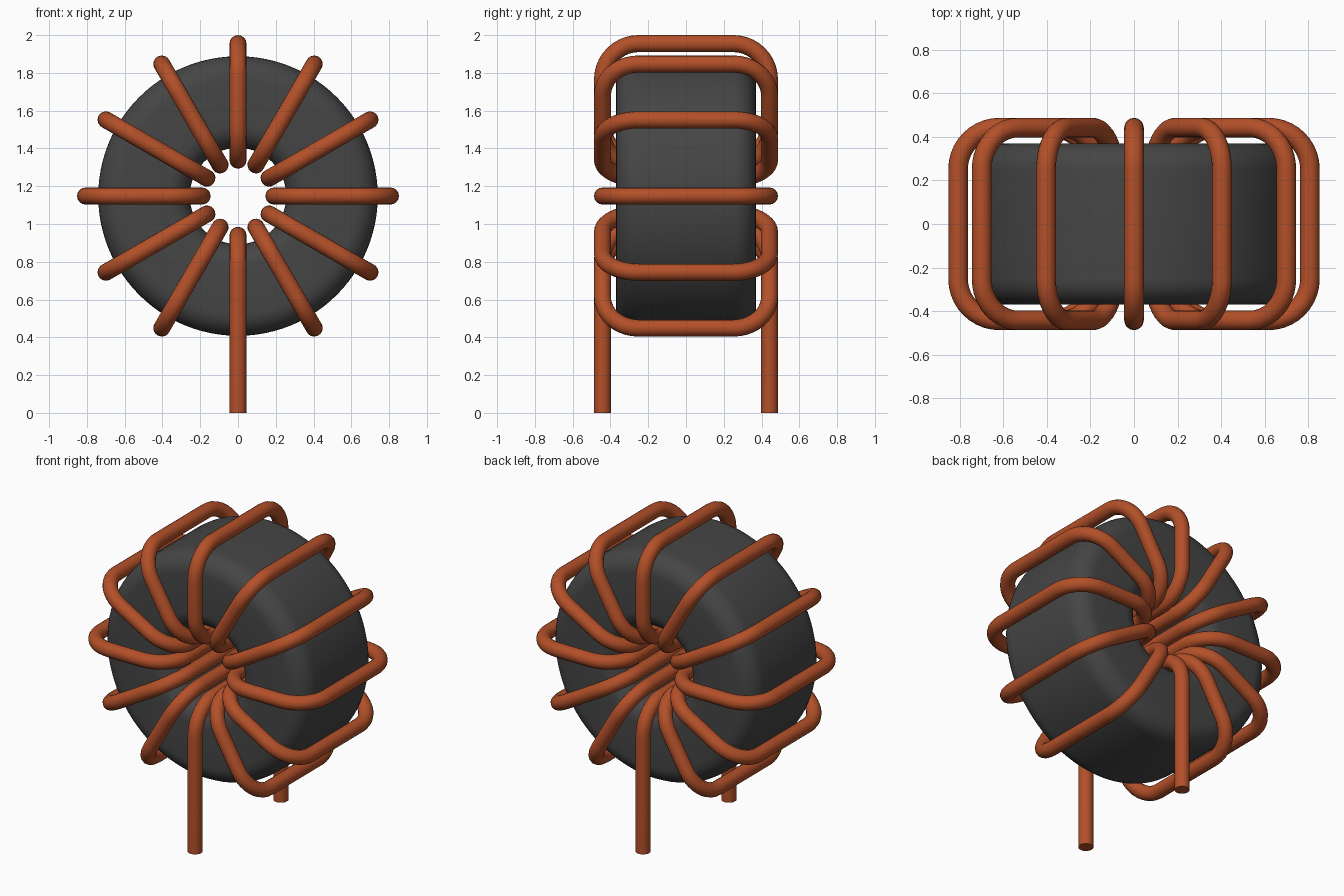
import bpy
import bmesh
from math import pi, sin, cos
from mathutils import Matrix, Vector

cube = bpy.data.objects.get("Cube")
if cube:
    bpy.data.objects.remove(cube, do_unlink=True)

CENTRE_Z = 1.148
WIRE_R = 0.045
WIRE_Y = 0.442


def material(name, rgb):
    m = bpy.data.materials.new(name)
    m.use_nodes = True
    m.diffuse_color = (*rgb, 1)
    m.node_tree.nodes["Principled BSDF"].inputs["Base Color"].default_value = (*rgb, 1)
    return m


graphite = material("dark grey ferrite", (0.06, 0.06, 0.06))
copper = material("copper", (0.45, 0.08, 0.022))


def arc(cx, cy, r, start, steps):
    """Quarter turn of points, counter-clockwise from the start angle."""
    angles = [start + pi / 2 * i / steps for i in range(steps + 1)]
    return [(cx + r * cos(a), cy + r * sin(a)) for a in angles]


def rounded_rect(inner, outer, half, r, steps):
    """Section in (radius, depth) coordinates."""
    return (arc(outer - r, half - r, r, 0, steps)
            + arc(inner + r, half - r, r, pi / 2, steps)
            + arc(inner + r, r - half, r, pi, steps)
            + arc(outer - r, r - half, r, 3 * pi / 2, steps))


def finish(obj, mat):
    obj.data.materials.clear()
    obj.data.materials.append(mat)
    bpy.ops.object.select_all(action='DESELECT')
    obj.select_set(True)
    bpy.context.view_layer.objects.active = obj
    bpy.ops.object.shade_smooth_by_angle(angle=pi / 4)


def wire(name, points, closed):
    """Round wire swept along a path, converted to a mesh."""
    curve = bpy.data.curves.new(name, 'CURVE')
    curve.dimensions = '3D'
    curve.bevel_depth = WIRE_R
    curve.bevel_resolution = 6
    curve.use_fill_caps = not closed
    spline = curve.splines.new('POLY')
    spline.points.add(len(points) - 1)
    for p, co in zip(spline.points, points):
        p.co = (*co, 1)
    spline.use_cyclic_u = closed
    obj = bpy.data.objects.new(name, curve)
    bpy.context.collection.objects.link(obj)
    bpy.ops.object.select_all(action='DESELECT')
    obj.select_set(True)
    bpy.context.view_layer.objects.active = obj
    bpy.ops.object.convert(target='MESH')
    finish(bpy.context.object, copper)


# Ring core: rounded section spun around the front-to-back axis
bm = bmesh.new()
section = [bm.verts.new((r, y, 0)) for r, y in rounded_rect(0.255, 0.74, 0.37, 0.12, 8)]
edges = [bm.edges.new((section[i - 1], v)) for i, v in enumerate(section)]
bmesh.ops.spin(bm, geom=section + edges, cent=(0, 0, 0), axis=(0, 1, 0),
               angle=2 * pi, steps=96, use_merge=True)
bmesh.ops.remove_doubles(bm, verts=bm.verts, dist=1e-5)
bmesh.ops.recalc_face_normals(bm, faces=bm.faces)
mesh = bpy.data.meshes.new("ring_core")
bm.to_mesh(mesh)
bm.free()
core = bpy.data.objects.new("ring_core", mesh)
core.location.z = CENTRE_Z
bpy.context.collection.objects.link(core)
finish(core, graphite)

# Eleven closed turns around the core, leaving the bottom slot for the leads
loop = rounded_rect(0.19, 0.807, WIRE_Y, 0.19, 10)
for i in range(1, 12):
    turn = Matrix.Translation((0, 0, CENTRE_Z)) @ Matrix.Rotation(i * pi / 6, 4, 'Y')
    wire(f"winding_turn_{i}", [turn @ Vector((0, y, -r)) for r, y in loop], True)

# Lead wire: through the hole and down on both sides
top, bend = CENTRE_Z - 0.208, 0.19
half_path = arc(WIRE_Y - bend, top - bend, bend, 0, 10)
path = [(WIRE_Y, 0)] + half_path
path += [(-y, z) for y, z in reversed(path)]
wire("lead_wire", [(0, y, z) for y, z in path], False)
